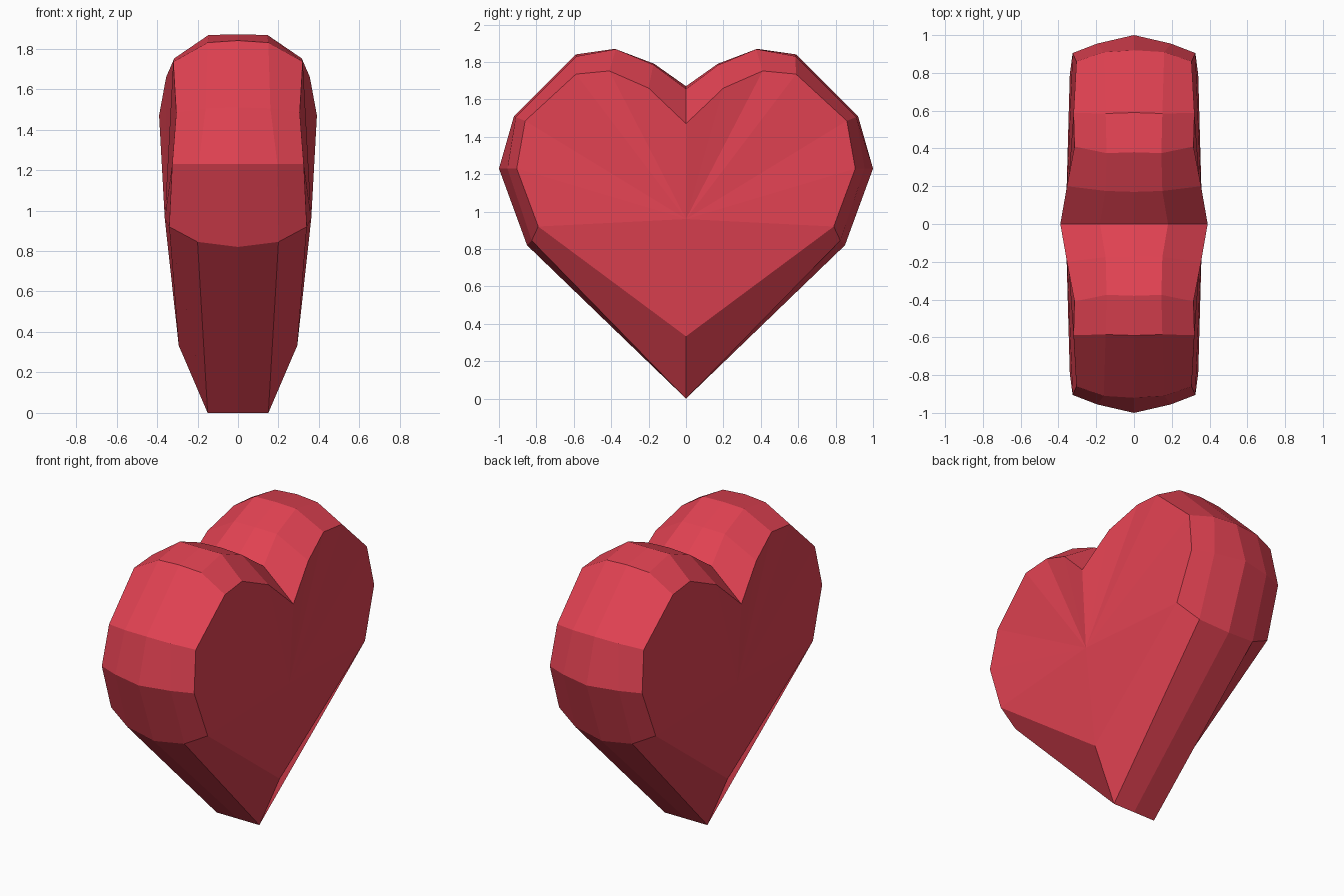
import bpy, bmesh

if "Cube" in bpy.data.objects:
    bpy.data.objects.remove(bpy.data.objects["Cube"])

# half outlines (y >= 0), listed from the bottom tip up and round to the top notch: (x, y, z)
centre = [(0, 0, 0), (0, .85, .82), (0, 1.0, 1.23), (0, .92, 1.51),
          (0, .59, 1.84), (0, .38, 1.87), (0, .17, 1.79), (0, 0, 1.67)]
shoulder = [(.15, 0, 0), (.20, .825, .845), (.195, .955, 1.23), (.16, .91, 1.505),
            (.15, .585, 1.83), (.145, .375, 1.868), (.15, .175, 1.785), (.18, 0, 1.655)]
rim = [(.293, 0, .333), (.34, .79, .92), (.325, .905, 1.23), (.305, .86, 1.485),
       (.32, .588, 1.735), (.315, .41, 1.752), (.355, .20, 1.66), (.39, 0, 1.47)]


def ring(bm, half, side):
    """Closed heart-shaped loop of vertices from a half outline."""
    pts = half + [(x, -y, z) for x, y, z in half[-2:0:-1]]
    return [bm.verts.new((side * x, y, z)) for x, y, z in pts]


bm = bmesh.new()
rings = [ring(bm, rim, -1), ring(bm, shoulder, -1), ring(bm, centre, 1),
         ring(bm, shoulder, 1), ring(bm, rim, 1)]
n = len(rings[0])

# rounded edge band
for a, b in zip(rings, rings[1:]):
    for i in range(n):
        j = (i + 1) % n
        bm.faces.new((a[i], a[j], b[j], b[i]))

# gently domed heart faces
for loop, side in ((rings[0], -1), (rings[-1], 1)):
    hub = bm.verts.new((side * .362, 0, .96))
    for i in range(n):
        bm.faces.new((loop[i], loop[(i + 1) % n], hub))

bmesh.ops.recalc_face_normals(bm, faces=bm.faces)
mesh = bpy.data.meshes.new("heart")
bm.to_mesh(mesh)
bm.free()

# colour
red = bpy.data.materials.new("heart red")
red.diffuse_color = (.75, .054, .084, 1)
red.use_nodes = True
red.node_tree.nodes["Principled BSDF"].inputs["Base Color"].default_value = red.diffuse_color
mesh.materials.append(red)
heart = bpy.data.objects.new("heart", mesh)
bpy.context.collection.objects.link(heart)
